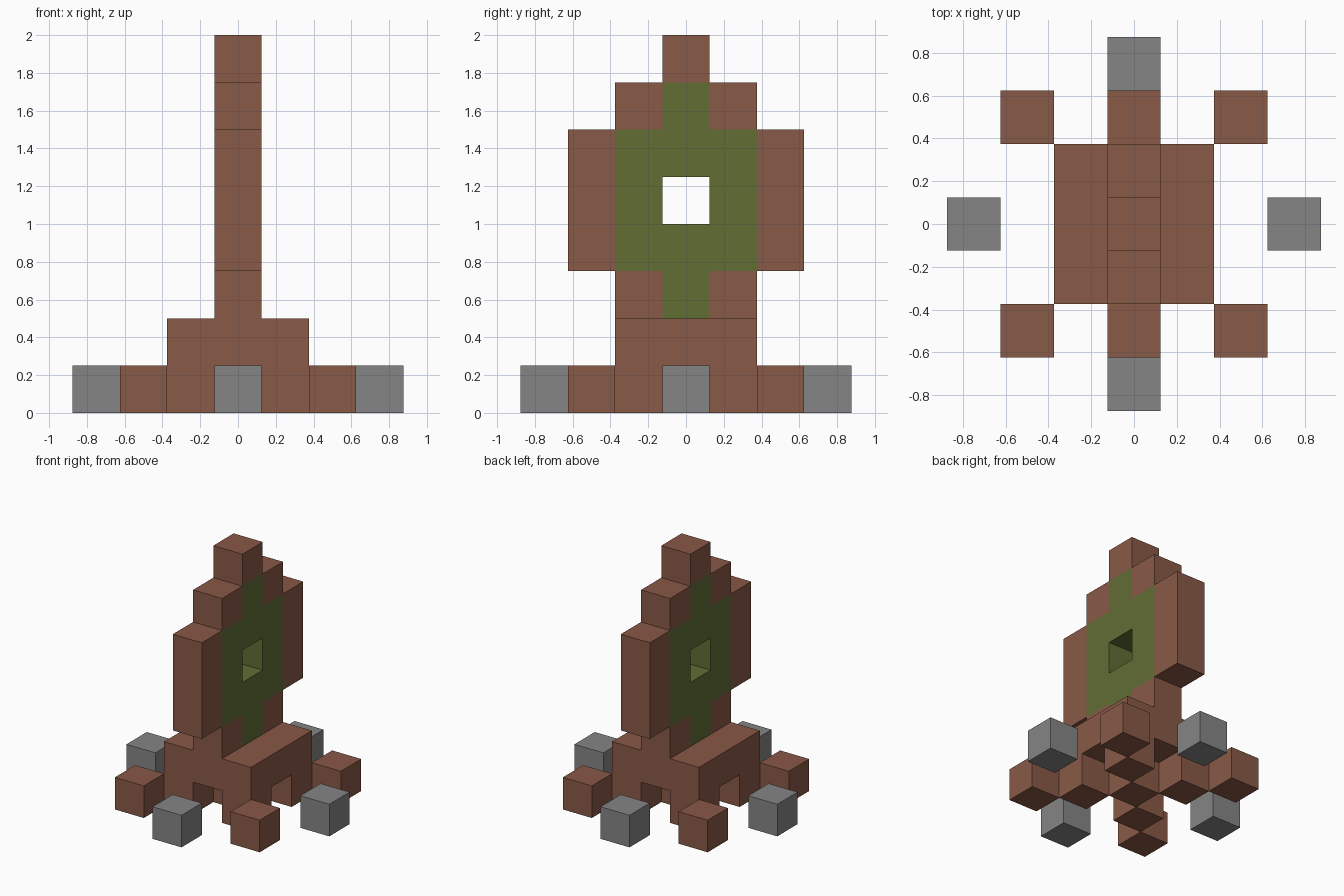
import bpy
import bmesh
from mathutils import Vector

CELL = 0.25

if "Cube" in bpy.data.objects:
    bpy.data.objects.remove(bpy.data.objects["Cube"], do_unlink=True)


def make_material(name, rgb):
    mat = bpy.data.materials.new(name)
    mat.use_nodes = True
    color = (*rgb, 1.0)
    mat.diffuse_color = color
    mat.node_tree.nodes["Principled BSDF"].inputs["Base Color"].default_value = color
    return mat


brown = make_material("brown clay", (0.25, 0.1, 0.061))
green = make_material("olive green", (0.12, 0.153, 0.034))
grey = make_material("stone grey", (0.235, 0.235, 0.235))


def box(xs, ys, zs):
    """All block cells in the given inclusive ranges."""
    return {(x, y, z)
            for x in range(xs[0], xs[1] + 1)
            for y in range(ys[0], ys[1] + 1)
            for z in range(zs[0], zs[1] + 1)}


def diagonal(d):
    return {(sx * d, sy * d, 0) for sx in (-1, 1) for sy in (-1, 1)}


# Base slab on corner legs and a centre post
base = box((-1, 1), (-1, 1), (1, 1)) | diagonal(1) | {(0, 0, 0)}

# Green ring with stubs above and below and a square opening
ring = box((0, 0), (-1, 1), (3, 5)) | box((0, 0), (0, 0), (2, 6))
ring -= {(0, 0, 4)}

# Upright stepped frame around the ring
frame = (box((0, 0), (-1, 1), (2, 6)) | box((0, 0), (-2, 2), (3, 5))
         | {(0, 0, 7)}) - ring - {(0, 0, 4)}

# Loose blocks around the base
corner_blocks = diagonal(2)
side_blocks = {(3, 0, 0), (-3, 0, 0), (0, 3, 0), (0, -3, 0)}

parts = [("base", base, brown), ("frame", frame, brown), ("ring", ring, green)]
parts += [(f"corner_block_{i}", {c}, brown)
          for i, c in enumerate(sorted(corner_blocks), 1)]
parts += [(f"side_block_{i}", {c}, grey)
          for i, c in enumerate(sorted(side_blocks), 1)]
occupied = set().union(*(cells for _, cells, _ in parts))


def build(name, cells, mat):
    """Join cells into one mesh, keeping only the exposed faces."""
    bm = bmesh.new()
    for cell in sorted(cells):
        centre = (Vector(cell) + Vector((0, 0, 0.5))) * CELL
        for axis in range(3):
            for sign in (-1, 1):
                step = [0, 0, 0]
                step[axis] = sign
                if tuple(c + s for c, s in zip(cell, step)) in occupied:
                    continue
                n = Vector(step) * CELL / 2
                u = Vector((n.y, n.z, n.x))
                v = n.cross(u).normalized() * CELL / 2
                corners = [n - u - v, n + u - v, n + u + v, n - u + v]
                bm.faces.new([bm.verts.new(centre + c) for c in corners])
    # u x v always points along n, so faces already look outward
    bmesh.ops.remove_doubles(bm, verts=bm.verts, dist=0.001)
    for f in bm.faces:
        f.normal_update()
    mesh = bpy.data.meshes.new(name)
    bm.to_mesh(mesh)
    bm.free()
    mesh.materials.append(mat)
    bpy.context.collection.objects.link(bpy.data.objects.new(name, mesh))


for name, cells, mat in parts:
    build(name, cells, mat)
